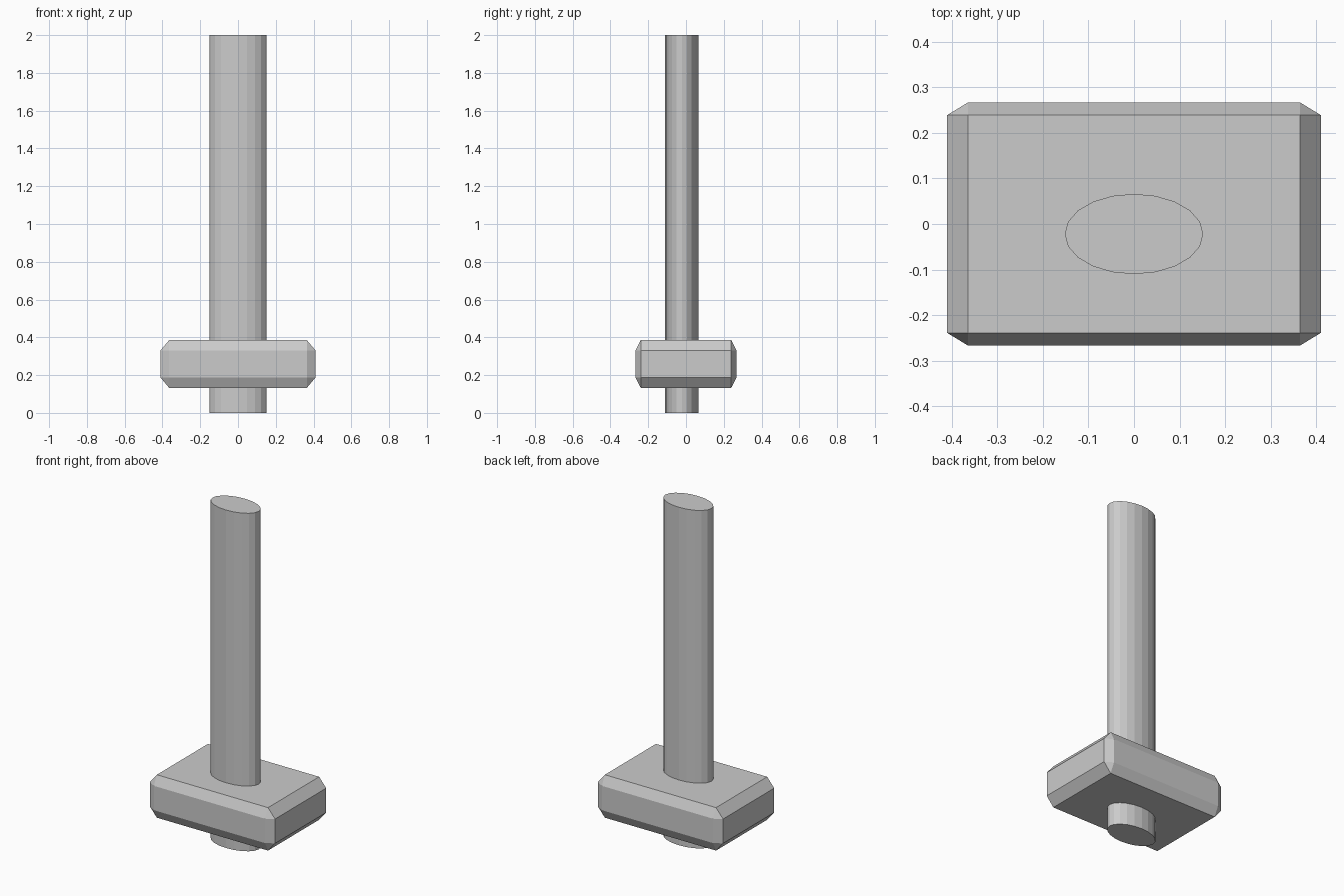
import bpy, bmesh
from mathutils import Matrix

if "Cube" in bpy.data.objects:
    bpy.data.objects.remove(bpy.data.objects["Cube"])


def finish(bm, name, size, centre):
    """Scale and place the mesh, then link it as an object."""
    bm.transform(Matrix.Translation(centre) @ Matrix.Diagonal((*size, 1)))
    bmesh.ops.recalc_face_normals(bm, faces=bm.faces)
    mesh = bpy.data.meshes.new(name)
    bm.to_mesh(mesh)
    bm.free()
    bpy.context.collection.objects.link(bpy.data.objects.new(name, mesh))


# Handle: 20-sided elliptical shaft running through the head
bm = bmesh.new()
bmesh.ops.create_cone(bm, cap_ends=True, segments=20,
                      radius1=1, radius2=1, depth=2)
finish(bm, "handle", (0.152, 0.088, 1.0), (0, -0.022, 1.0))

# Head: block with every edge chamfered; the chamfer is one unit wide
# before scaling, so each axis gets its own chamfer depth
half = (0.41, 0.267, 0.127)
chamfer = (0.046, 0.028, 0.055)
bm = bmesh.new()
bmesh.ops.create_cube(bm, size=2)
bm.transform(Matrix.Diagonal((*[h / c for h, c in zip(half, chamfer)], 1)))
bmesh.ops.bevel(bm, geom=bm.edges[:], offset=1, offset_type='OFFSET',
                segments=1, affect='EDGES')
finish(bm, "head", chamfer, (0, 0, 0.259))
